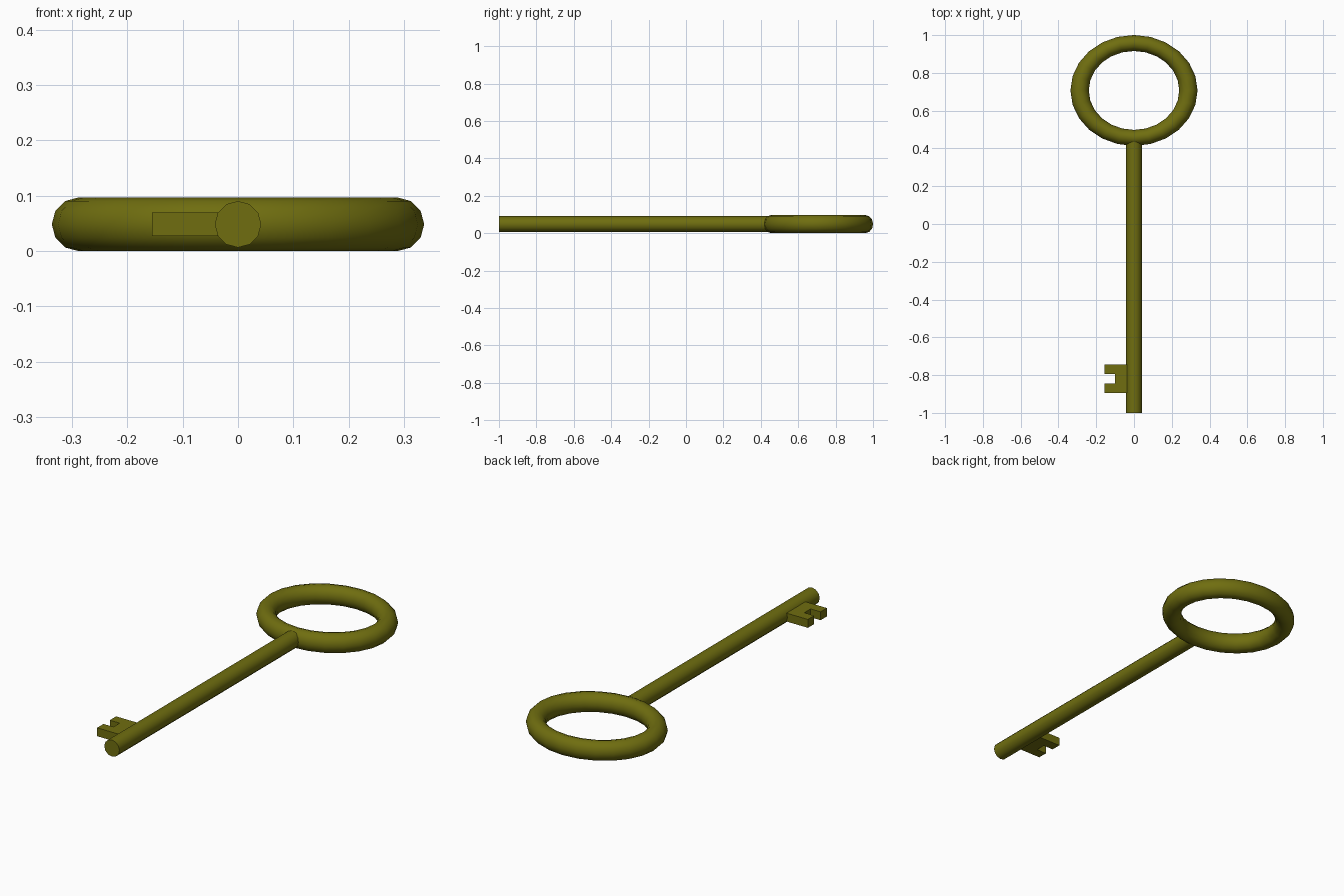
import bpy
import math

cube = bpy.data.objects.get("Cube")
if cube:
    bpy.data.objects.remove(cube, do_unlink=True)

MID_Z = 0.0485

brass = bpy.data.materials.new("dark_olive_brass")
brass.use_nodes = True
colour = (0.16, 0.155, 0.005, 1)
brass.diffuse_color = colour
brass.node_tree.nodes["Principled BSDF"].inputs["Base Color"].default_value = colour


def finish(name, smooth=True):
    obj = bpy.context.object
    obj.name = name
    obj.data.materials.append(brass)
    bpy.ops.object.transform_apply(location=False, rotation=True, scale=True)
    if smooth:
        bpy.ops.object.shade_smooth_by_angle(angle=math.radians(40))
    return obj


# Oval handle ring
bpy.ops.mesh.primitive_torus_add(
    major_segments=24, minor_segments=12, major_radius=0.288,
    minor_radius=0.0485, location=(0, 0.707, MID_Z))
bpy.context.object.scale.y = 0.872
finish("handle_ring")

# Round shaft, ending inside the ring
front, back = -1.0, 0.44
bpy.ops.mesh.primitive_cylinder_add(
    vertices=12, radius=0.042, depth=back - front,
    location=(0, (front + back) / 2, MID_Z), rotation=(math.pi / 2, 0, 0))
finish("shaft")

# Notched bit: outline extruded through its thickness
outline = [(-0.02, -0.895), (-0.155, -0.895), (-0.155, -0.845), (-0.1, -0.845),
           (-0.1, -0.795), (-0.155, -0.795), (-0.155, -0.745), (-0.02, -0.745)]
n = len(outline)
half = 0.021
verts = [(x, y, MID_Z + dz) for dz in (-half, half) for x, y in outline]
faces = [tuple(range(n)), tuple(reversed(range(n, 2 * n)))]
faces += [(i, i + n, (i + 1) % n + n, (i + 1) % n) for i in range(n)]
mesh = bpy.data.meshes.new("key_bit")
mesh.from_pydata(verts, [], faces)
mesh.flip_normals()
mesh.materials.append(brass)
bit = bpy.data.objects.new("key_bit", mesh)
bpy.context.collection.objects.link(bit)
